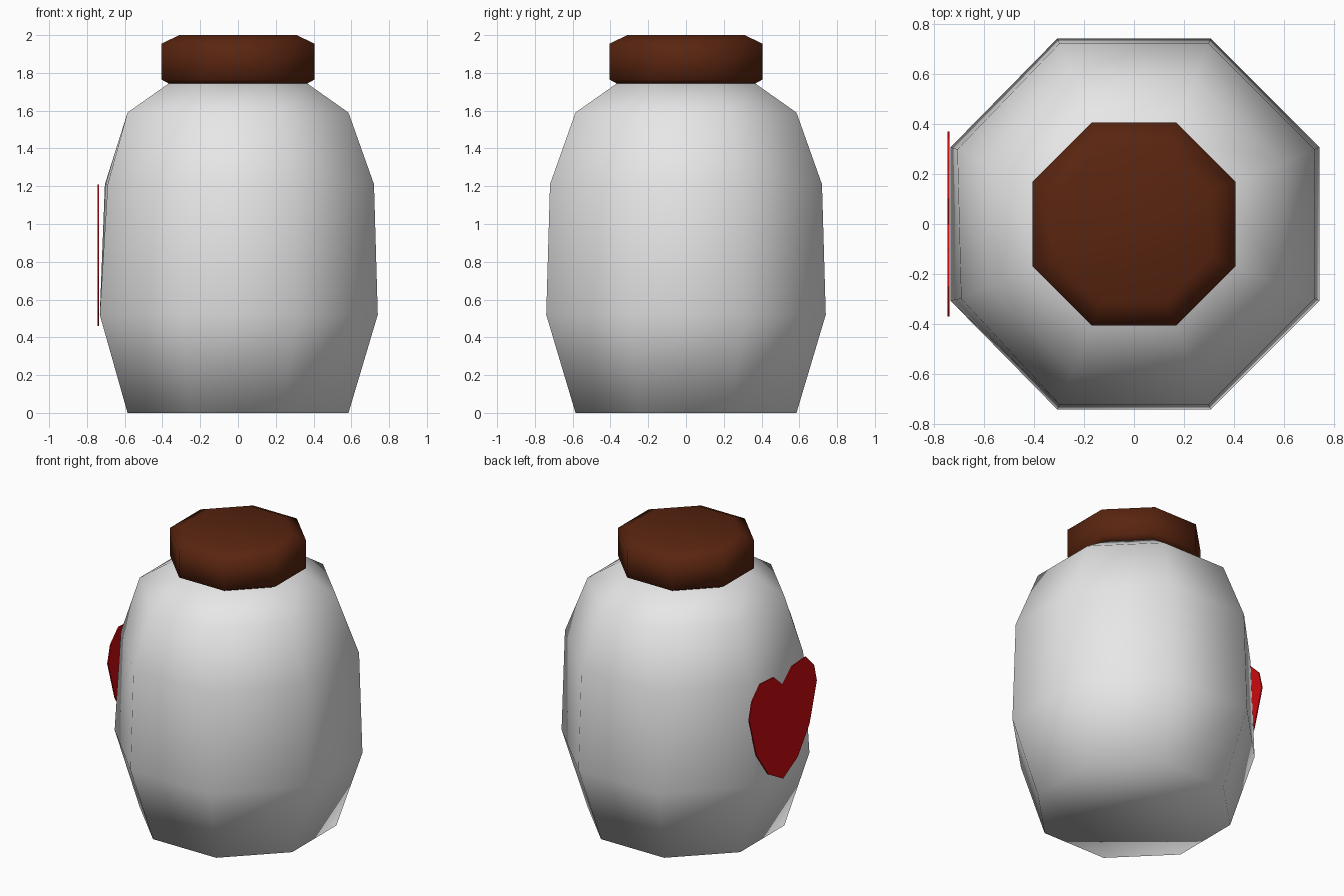
import bpy, bmesh, math

if "Cube" in bpy.data.objects:
    bpy.data.objects.remove(bpy.data.objects["Cube"])


def material(name, rgb):
    m = bpy.data.materials.new(name)
    m.diffuse_color = (*rgb, 1.0)
    m.use_nodes = True
    m.node_tree.nodes["Principled BSDF"].inputs["Base Color"].default_value = m.diffuse_color
    return m


def finish(bm, name, mat, smooth):
    bmesh.ops.recalc_face_normals(bm, faces=bm.faces)
    me = bpy.data.meshes.new(name)
    bm.to_mesh(me)
    bm.free()
    for p in me.polygons:
        p.use_smooth = smooth
    me.materials.append(mat)
    ob = bpy.data.objects.new(name, me)
    bpy.context.collection.objects.link(ob)
    return ob


def octagon_lathe(name, profile, mat, dent=None):
    """Stack eight-sided rings; profile lists (half width across flats, z)."""
    bm = bmesh.new()
    rings = []
    for half, z in profile:
        r = half / math.cos(math.pi / 8)
        rings.append([bm.verts.new((r * math.cos(math.pi / 8 + i * math.pi / 4),
                                    r * math.sin(math.pi / 8 + i * math.pi / 4), z))
                      for i in range(8)])
    for a, b in zip(rings, rings[1:]):
        for i in range(8):
            j = (i + 1) % 8
            bm.faces.new((a[i], a[j], b[j], b[i]))
    bm.faces.new(rings[0][::-1])
    bm.faces.new(rings[-1])
    # slight dent in the side behind the heart
    if dent:
        for ring, shift in dent.items():
            for i, d in zip((3, 4), shift):
                rings[ring][i].co.x += d
    return finish(bm, name, mat, True)


white = material("off white", (0.8, 0.8, 0.8))
brown = material("dark brown", (0.1, 0.018, 0.005))
red = material("red", (0.6, 0.003, 0.005))

# jar body
octagon_lathe("jar_body",
              [(0.585, 0.0), (0.74, 0.52), (0.72, 1.21), (0.585, 1.59), (0.365, 1.745)],
              white, {1: (0.008, 0.008), 2: (0.015, 0.03)})

# lid with chamfered rims
octagon_lathe("lid",
              [(0.36, 1.74), (0.405, 1.765), (0.405, 1.955), (0.31, 2.0)], brown)

# heart plate on the left side
half = [(0.1, 1.2), (0.25, 1.21), (0.34, 1.12), (0.37, 1.0), (0.29, 0.73), (0.16, 0.55)]
outline = [(0, 1.11)] + half + [(0, 0.46)] + [(-y, z) for y, z in reversed(half)]
bm = bmesh.new()
face = bm.faces.new([bm.verts.new((-0.745, y, z)) for y, z in outline])
ext = bmesh.ops.extrude_face_region(bm, geom=[face], use_keep_orig=True)
for v in ext["geom"]:
    if isinstance(v, bmesh.types.BMVert):
        v.co.x += 0.008
finish(bm, "heart_plate", red, False)
